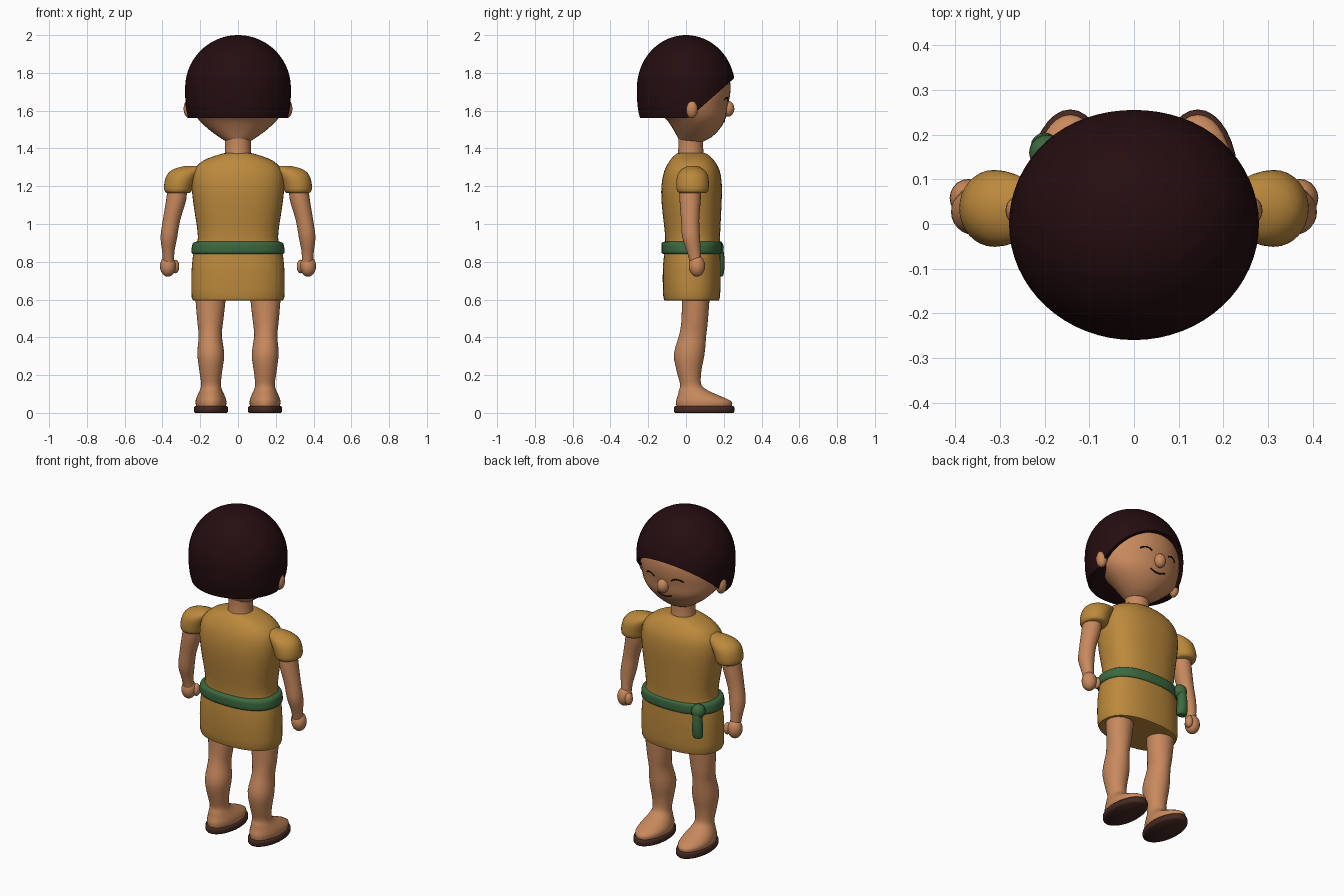
import bpy, math
from mathutils import Vector

cube = bpy.data.objects.get("Cube")
if cube:
    bpy.data.objects.remove(cube, do_unlink=True)


def material(name, rgb):
    m = bpy.data.materials.new(name)
    m.use_nodes = True
    m.diffuse_color = (*rgb, 1)
    m.node_tree.nodes["Principled BSDF"].inputs["Base Color"].default_value = (*rgb, 1)
    return m


SKIN = material("skin", (0.58, 0.25, 0.11))
HAIR = material("dark_brown_hair", (0.018, 0.004, 0.005))
CLOTH = material("ochre_cloth", (0.50, 0.25, 0.045))
GREEN = material("green_cloth", (0.045, 0.14, 0.05))
LEATHER = material("brown_leather", (0.06, 0.022, 0.016))
BLACK = material("black_line", (0.008, 0.005, 0.005))
made = []


def add_mesh(name, rings, mat):
    """Skin equal rings of points into a closed surface."""
    n = len(rings[0])
    verts = [p for ring in rings for p in ring]
    faces = [(i * n + k, i * n + (k + 1) % n, (i + 1) * n + (k + 1) % n, (i + 1) * n + k)
             for i in range(len(rings) - 1) for k in range(n)]
    faces += [tuple(reversed(range(n))), tuple(range(len(verts) - n, len(verts)))]
    mesh = bpy.data.meshes.new(name)
    mesh.from_pydata(verts, [], faces)
    mesh.materials.append(mat)
    ob = bpy.data.objects.new(name, mesh)
    bpy.context.collection.objects.link(ob)
    made.append(ob)
    return ob


def spline(keys, steps):
    """Catmull-Rom interpolation of tuples."""
    out = []
    for i in range(len(keys) - 1):
        quad = [keys[max(i - 1, 0)], keys[i], keys[i + 1], keys[min(i + 2, len(keys) - 1)]]
        for s in range(steps):
            t = s / steps
            out.append([b + t / 2 * (c - a + t * (2 * a - 5 * b + 4 * c - d + t * (3 * (b - c) + d - a)))
                        for a, b, c, d in zip(*quad)])
    return out + [list(keys[-1])]


def loft(name, keys, mat, power=2.0, n=32, steps=3):
    """Stack of rounded sections, each (centre x, centre y, z, half x, half y)."""
    def super_trig(v):
        return math.copysign(abs(v) ** (2 / power), v)
    rings = []
    for cx, cy, z, rx, ry in spline(keys, steps):
        angles = [2 * math.pi * k / n for k in range(n)]
        rings.append([(cx + rx * super_trig(math.cos(a)), cy + ry * super_trig(math.sin(a)), z)
                      for a in angles])
    return add_mesh(name, rings, mat)


def ball(name, centre, size, mat):
    keys = []
    for i in range(13):
        a = math.pi * (i / 12 - 0.5)
        c = max(math.cos(a), 0.01)
        keys.append((centre[0], centre[1], centre[2] + size[2] * math.sin(a), size[0] * c, size[1] * c))
    return loft(name, keys, mat, n=20, steps=1)


# Head, neck, nose
head = loft("head", [
    (0, 0.03, 1.435, 0.06, 0.06), (0, 0.045, 1.46, 0.10, 0.09), (0, 0.055, 1.505, 0.16, 0.125),
    (0, 0.05, 1.56, 0.215, 0.16), (0, 0.015, 1.62, 0.25, 0.205), (0, 0, 1.70, 0.26, 0.235),
    (0, 0, 1.79, 0.24, 0.225), (0, 0, 1.89, 0.17, 0.16), (0, 0, 1.95, 0.07, 0.06)], SKIN)
loft("neck", [(0, 0.025, 1.34, 0.075, 0.075), (0, 0.025, 1.40, 0.068, 0.066),
              (0, 0.025, 1.48, 0.07, 0.066)], SKIN)
ball("nose", (0, 0.222, 1.61), (0.034, 0.034, 0.042), SKIN)


# Hair bowl with a slanted fringe over the face
def hair_radius(z):
    if z > 1.72:
        return math.sqrt(max(1 - ((z - 1.72) / 0.28) ** 2, 0))
    return 1 - 0.07 * ((1.72 - z) / 0.165) ** 3


def hair_rings(n=64, rows=20):
    bottoms = []
    for k in range(n):
        s, z = math.sin(2 * math.pi * k / n), 1.7
        for _ in range(8):
            z = max(1.56, 1.60 + 0.88 * (0.26 * s * hair_radius(z) - 0.06))
        bottoms.append(z)
    rings = []
    for j in range(-1, rows):
        t = math.sin(max(j, 0) / rows * math.pi / 2)
        ring = []
        for k, zb in enumerate(bottoms):
            a = 2 * math.pi * k / n
            z = zb + (2.0 - zb) * t
            r = hair_radius(z) * (0.8 if j < 0 else 1)
            ring.append((0.28 * r * math.cos(a), 0.26 * r * math.sin(a), z))
        rings.append(ring)
    rings.append([(0.01 * math.cos(2 * math.pi * k / n), 0.01 * math.sin(2 * math.pi * k / n), 2.0)
                  for k in range(n)])
    return rings


add_mesh("hair", hair_rings(), HAIR)


# Closed eyes and smile drawn on the face surface
def face_line(name, cx, cz, half, rise):
    bpy.context.view_layer.update()
    curve = bpy.data.curves.new(name, "CURVE")
    curve.dimensions = "3D"
    curve.bevel_depth = 0.004
    curve.bevel_resolution = 1
    line = curve.splines.new("POLY")
    line.points.add(8)
    for i, p in enumerate(line.points):
        u = i / 4 - 1
        x, z = cx + half * u, cz + rise * (1 - u * u)
        hit, loc, _, _ = head.ray_cast(Vector((x, 1, z)), Vector((0, -1, 0)))
        p.co = (x, loc.y if hit else 0.2, z, 1)
    curve.materials.append(BLACK)
    bpy.context.collection.objects.link(bpy.data.objects.new(name, curve))


face_line("mouth", 0, 1.555, 0.05, -0.014)

# Tunic and belt
loft("tunic", [
    (0, 0.03, 0.595, 0.225, 0.135), (0, 0.03, 0.612, 0.245, 0.15), (0, 0.03, 0.75, 0.246, 0.153),
    (0, 0.033, 0.85, 0.235, 0.148), (0, 0.035, 0.93, 0.212, 0.145), (0, 0.03, 1.10, 0.235, 0.158),
    (0, 0.03, 1.20, 0.245, 0.16), (0, 0.032, 1.28, 0.235, 0.147), (0, 0.032, 1.335, 0.185, 0.118),
    (0, 0.03, 1.368, 0.10, 0.085), (0, 0.03, 1.375, 0.07, 0.07)], CLOTH, power=2.35, n=48)
loft("belt", [
    (0, 0.03, 0.840, 0.225, 0.14), (0, 0.03, 0.846, 0.245, 0.158), (0, 0.03, 0.875, 0.245, 0.161),
    (0, 0.03, 0.900, 0.237, 0.158), (0, 0.03, 0.908, 0.215, 0.14)], GREEN, power=2.35, n=48)
ball("belt_knot", (-0.195, 0.16, 0.875), (0.04, 0.04, 0.042), GREEN)
loft("belt_tail", [
    (-0.20, 0.172, 0.722, 0.02, 0.018), (-0.20, 0.172, 0.732, 0.031, 0.027),
    (-0.20, 0.175, 0.80, 0.030, 0.030), (-0.197, 0.17, 0.88, 0.024, 0.026)], GREEN, n=16)

# Paired parts
for side, s in (("left", -1), ("right", 1)):
    face_line(side + "_eye", s * 0.09, 1.655, 0.034, 0.014)
    ball(side + "_ear", (s * 0.258, 0.03, 1.61), (0.03, 0.033, 0.05), SKIN)
    loft(side + "_sleeve", [
        (s * 0.317, 0.035, 1.165, 0.062, 0.072), (s * 0.317, 0.035, 1.178, 0.073, 0.083),
        (s * 0.311, 0.035, 1.215, 0.079, 0.086), (s * 0.292, 0.035, 1.26, 0.084, 0.080),
        (s * 0.262, 0.035, 1.29, 0.08, 0.058), (s * 0.23, 0.035, 1.308, 0.05, 0.025)], CLOTH)
    loft(side + "_arm", [
        (s * 0.318, 0.025, 1.22, 0.05, 0.055), (s * 0.327, 0.022, 1.13, 0.053, 0.056),
        (s * 0.352, 0.022, 1.02, 0.046, 0.048), (s * 0.366, 0.027, 0.93, 0.044, 0.047),
        (s * 0.369, 0.042, 0.85, 0.032, 0.036), (s * 0.367, 0.052, 0.79, 0.03, 0.03)], SKIN, n=24)
    ball(side + "_hand", (s * 0.371, 0.058, 0.777), (0.042, 0.043, 0.056), SKIN)
    ball(side + "_thumb", (s * 0.332, 0.075, 0.775), (0.021, 0.025, 0.036), SKIN)
    # Leg flowing into the foot
    loft(side + "_leg", [
        (s * 0.143, 0.095, 0.03, 0.078, 0.145), (s * 0.143, 0.094, 0.06, 0.082, 0.147),
        (s * 0.143, 0.068, 0.09, 0.073, 0.112), (s * 0.143, 0.04, 0.118, 0.06, 0.078),
        (s * 0.143, 0.025, 0.15, 0.052, 0.056), (s * 0.144, 0.016, 0.22, 0.060, 0.065),
        (s * 0.144, 0.017, 0.31, 0.071, 0.081), (s * 0.147, 0.035, 0.41, 0.061, 0.072),
        (s * 0.147, 0.045, 0.48, 0.068, 0.070), (s * 0.145, 0.053, 0.62, 0.082, 0.073)], SKIN)
    loft(side + "_sole", [
        (s * 0.143, 0.096, 0.0, 0.084, 0.154), (s * 0.143, 0.096, 0.008, 0.09, 0.16),
        (s * 0.143, 0.096, 0.028, 0.09, 0.16), (s * 0.143, 0.096, 0.036, 0.084, 0.154)], LEATHER)

# Smooth shading with sharp rims
bpy.ops.object.select_all(action="DESELECT")
for ob in made:
    ob.select_set(True)
bpy.context.view_layer.objects.active = made[0]
bpy.ops.object.shade_smooth_by_angle(angle=math.radians(50))
